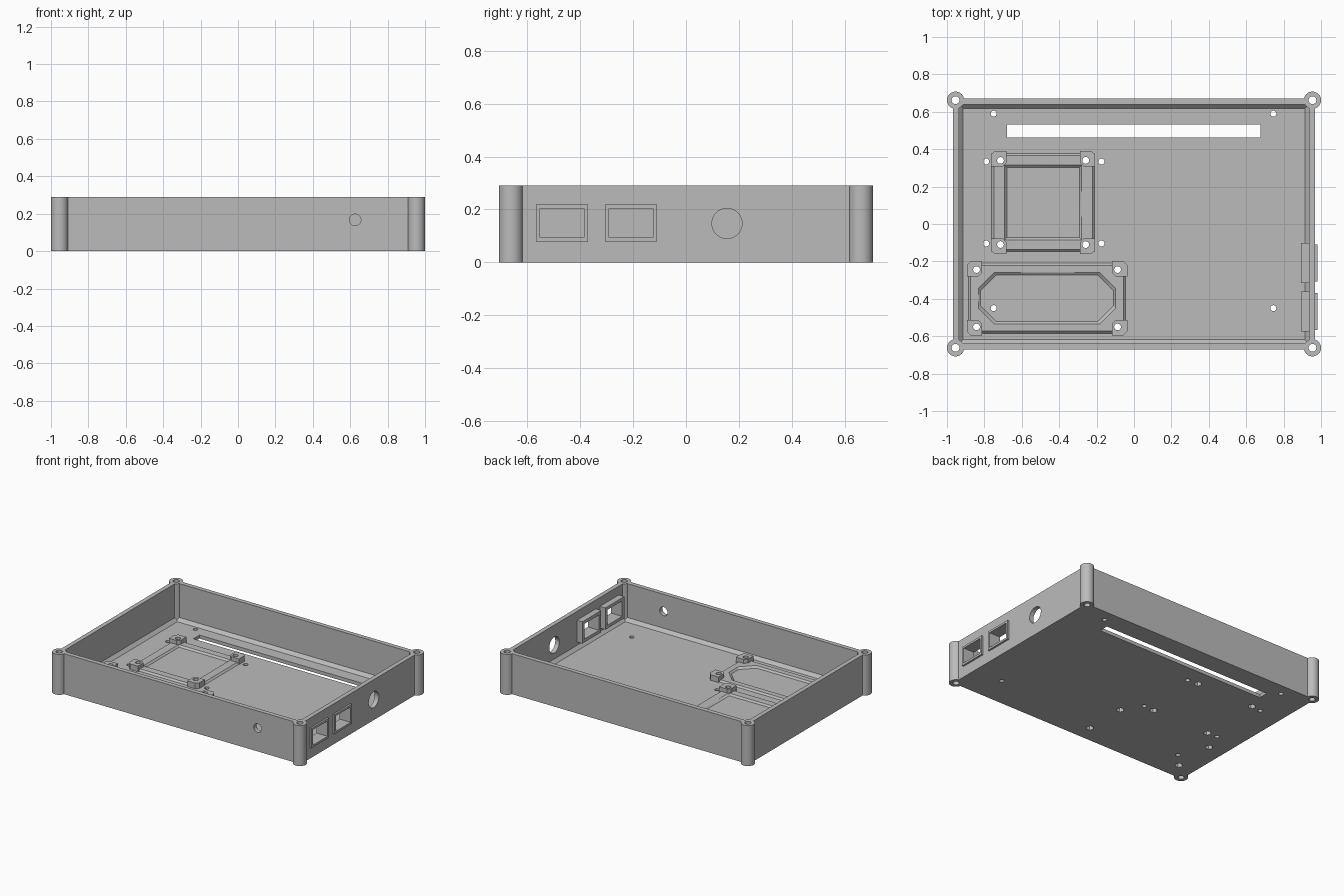
import bpy, bmesh, math

cube = bpy.data.objects.get("Cube")
if cube:
    bpy.data.objects.remove(cube, do_unlink=True)

grey = bpy.data.materials.new("plain_grey")
grey.use_nodes = True
GREY = (0.5, 0.5, 0.5, 1)
grey.diffuse_color = GREY
grey.node_tree.nodes["Principled BSDF"].inputs["Base Color"].default_value = GREY

HEIGHT, FLOOR = 0.29, 0.025


def rect(x0, x1, y0, y1):
    return [(x0, y0), (x1, y0), (x1, y1), (x0, y1)]


def octagon(x0, x1, y0, y1, c):
    return [(x0 + c, y0), (x1 - c, y0), (x1, y0 + c), (x1, y1 - c),
            (x1 - c, y1), (x0 + c, y1), (x0, y1 - c), (x0, y0 + c)]


def disc(x, y, r, n=32):
    return [(x + r * math.cos(math.tau * i / n), y + r * math.sin(math.tau * i / n))
            for i in range(n)]


def loft(name, levels, axis="Z"):
    """Closed solid through (outline, height) levels along an axis."""
    order = {"Z": lambda a, b, c: (a, b, c), "X": lambda a, b, c: (c, a, b),
             "Y": lambda a, b, c: (b, c, a)}[axis]
    bm = bmesh.new()
    rings = [[bm.verts.new(order(a, b, h)) for a, b in outline] for outline, h in levels]
    bm.faces.new(rings[0][::-1])
    bm.faces.new(rings[-1])
    for low, high in zip(rings, rings[1:]):
        for i in range(len(low)):
            j = (i + 1) % len(low)
            bm.faces.new((low[i], low[j], high[j], high[i]))
    mesh = bpy.data.meshes.new(name)
    bm.to_mesh(mesh)
    bm.free()
    mesh.materials.append(grey)
    obj = bpy.data.objects.new(name, mesh)
    bpy.context.collection.objects.link(obj)
    return obj


def prism(name, outline, h0, h1, axis="Z"):
    return loft(name, [(outline, h0), (outline, h1)], axis)


def combine(target, tool, operation="DIFFERENCE", keep=False):
    mod = target.modifiers.new("cut", "BOOLEAN")
    mod.operation, mod.solver, mod.object = operation, "EXACT", tool
    bpy.context.view_layer.objects.active = target
    bpy.ops.object.modifier_apply(modifier=mod.name)
    if not keep:
        bpy.data.objects.remove(tool, do_unlink=True)


def drill(targets, tool):
    for t in targets:
        combine(t, tool, keep=True)
    bpy.data.objects.remove(tool, do_unlink=True)


# Open tray with a chamfer where the walls meet the floor
shell = prism("case_shell", rect(-0.968, 0.968, -0.672, 0.672), 0, HEIGHT)
wall_in = rect(-0.936, 0.936, -0.64, 0.64)
combine(shell, loft("cavity", [(rect(-0.914, 0.914, -0.618, 0.618), FLOOR),
                               (wall_in, FLOOR + 0.022), (wall_in, HEIGHT + 0.1)]))

# Round corner posts with screw holes
CORNERS = [(sx, sy) for sx in (-1, 1) for sy in (-1, 1)]
for sx, sy in CORNERS:
    x, y = 0.954 * sx, 0.662 * sy
    combine(shell, prism("post", disc(x, y, 0.046, 40), 0, HEIGHT), "UNION")
    combine(shell, prism("bore", disc(x, y, 0.021), -0.1, HEIGHT + 0.1))

# Floor slot and small floor holes
combine(shell, prism("slot", rect(-0.678, 0.676, 0.463, 0.532), -0.1, 0.1))
floor_holes = [(x, y) for x in (-0.75, 0.745) for y in (-0.45, 0.59)]
floor_holes += [(x, y) for x in (-0.79, -0.174) for y in (-0.104, 0.334)]
for x, y in floor_holes:
    combine(shell, prism("hole", disc(x, y, 0.016, 24), -0.1, 0.1))

# Round openings in the side and front walls
combine(shell, prism("port", disc(0.155, 0.147, 0.057, 48), 0.8, 1.1, "X"))
combine(shell, prism("port", disc(0.167, 0.626, 0.031), -0.8, -0.5, "Y"))

# Two rectangular windows with bezels outside and thicker blocks inside
bezels = []
for i, y in enumerate((-0.469, -0.208), 1):
    outer = prism(f"window_bezel_{i}", rect(y - 0.099, y + 0.099, 0.079, 0.219), 0.968, 0.981, "X")
    inner = prism(f"window_block_{i}", rect(y - 0.107, y + 0.107, 0.071, 0.227), 0.893, 0.936, "X")
    drill([shell, outer, inner],
          prism("window", rect(y - 0.083, y + 0.083, 0.094, 0.204), 0.8, 1.1, "X"))
    bezels += [outer, inner]


# Low mounting frames with a standoff at each corner
def mount(name, cx, cy, frame, opening, hole, post, chamfer):
    top, slope = FLOOR + 0.012, 0.012
    fx, fy = frame
    ox, oy = opening

    def outline(hx, hy, c):
        return octagon(cx - hx, cx + hx, cy - hy, cy + hy, c)

    ring = loft(name + "_frame", [
        (rect(cx - fx, cx + fx, cy - fy, cy + fy), FLOOR),
        (rect(cx - fx + slope, cx + fx - slope, cy - fy + slope, cy + fy - slope), top)])
    combine(ring, loft("opening", [
        (outline(ox - slope, oy - slope, chamfer), FLOOR - 0.012),
        (outline(ox - slope, oy - slope, chamfer), FLOOR),
        (outline(ox, oy, chamfer), top), (outline(ox, oy, chamfer), top + 0.05)]))
    made = [ring]
    for i, (sx, sy) in enumerate(CORNERS, 1):
        px, py = cx + sx * post[0], cy + sy * post[1]
        hx, hy = cx + sx * hole[0], cy + sy * hole[1]
        # Trim the corners facing away from and towards the centre
        half, c = 0.041, 0.02
        pts = [(half, -half), (half, half - c), (half - c, half), (-half, half),
               (-half, c - half), (c - half, -half)]
        pts = [(px + sx * a, py + sy * b) for a, b in pts]
        if sx * sy < 0:
            pts.reverse()
        standoff = prism(f"{name}_standoff_{i}", pts, FLOOR, 0.065)
        drill([shell, ring, standoff], prism("bore", disc(hx, hy, 0.018, 24), -0.1, 0.2))
        drill([shell, ring, standoff], prism("nut_recess", disc(hx, hy, 0.026, 6), -0.1, 0.03))
        made.append(standoff)
    return made


parts = [shell] + bezels
parts += mount("square_mount", -0.486, 0.115, (0.275, 0.262), (0.206, 0.2),
               (0.228, 0.225), (0.237, 0.234), 0.001)
parts += mount("long_mount", -0.465, -0.397, (0.42, 0.188), (0.367, 0.137),
               (0.377, 0.153), (0.388, 0.157), 0.085)

# Smooth the round surfaces, keep the edges sharp
bpy.ops.object.select_all(action="DESELECT")
for p in parts:
    p.select_set(True)
bpy.context.view_layer.objects.active = shell
bpy.ops.object.shade_smooth_by_angle(angle=math.radians(30))
